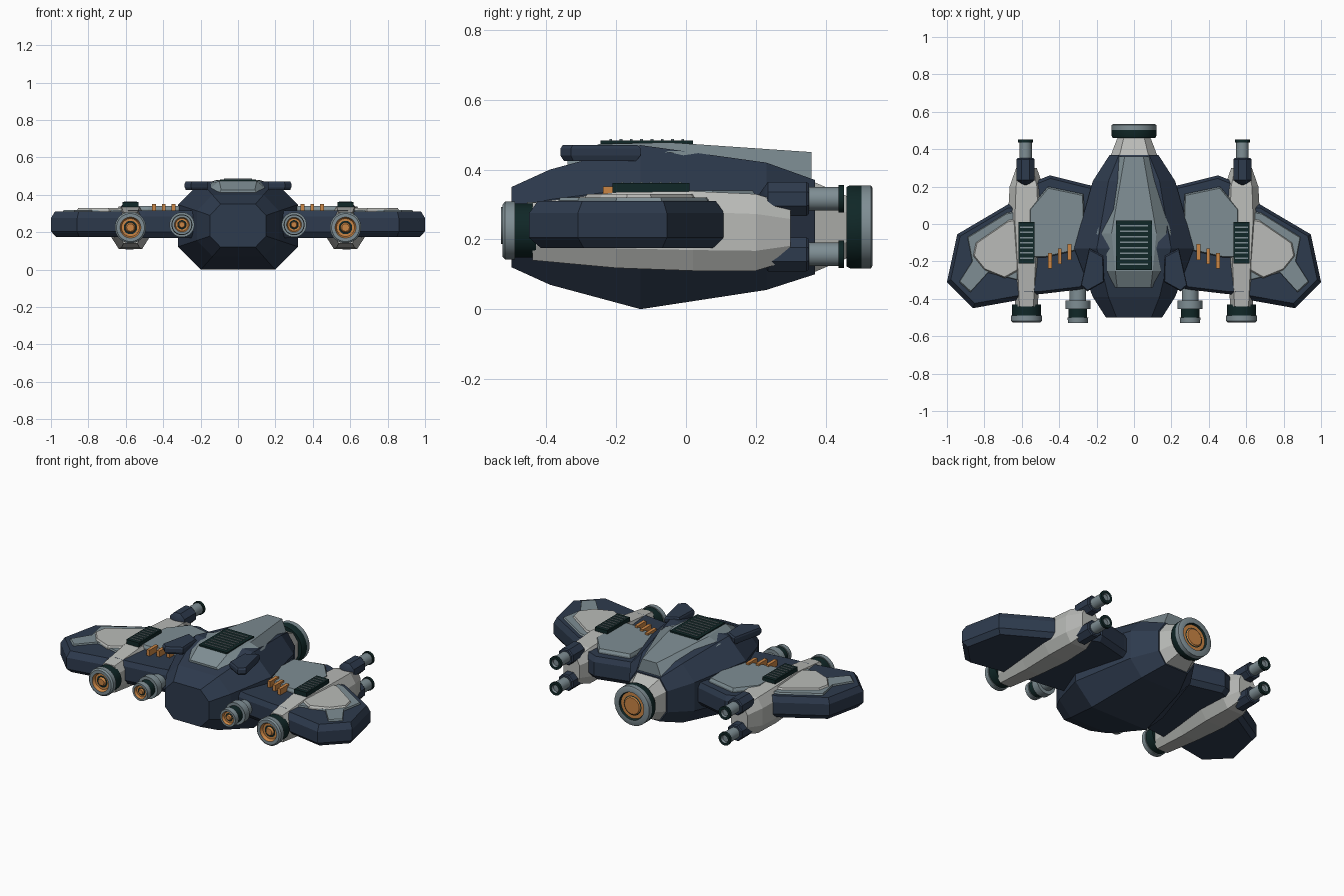
import bpy, bmesh, math

cube = bpy.data.objects.get("Cube")
if cube:
    bpy.data.objects.remove(cube, do_unlink=True)


def material(name, rgb):
    m = bpy.data.materials.new(name)
    m.use_nodes = True
    m.diffuse_color = (*rgb, 1)
    m.node_tree.nodes["Principled BSDF"].inputs["Base Color"].default_value = (*rgb, 1)
    return m


NAVY = material("navy", (0.027, 0.043, 0.075))
GREY = material("blue grey", (0.21, 0.27, 0.295))
LIGHT = material("light grey", (0.49, 0.50, 0.48))
ORANGE = material("orange", (0.60, 0.24, 0.06))
TEAL = material("dark teal", (0.005, 0.02, 0.02))


def finish(name, bm, mats, mirror=False, smooth=False):
    """Turn a bmesh into an object, mirrored across x when asked."""
    bmesh.ops.recalc_face_normals(bm, faces=bm.faces)
    me = bpy.data.meshes.new(name)
    bm.to_mesh(me)
    bm.free()
    for m in mats:
        me.materials.append(m)
    if smooth:
        for p in me.polygons:
            p.use_smooth = True
        me.set_sharp_from_angle(angle=math.radians(30))
    ob = bpy.data.objects.new(name, me)
    bpy.context.collection.objects.link(ob)
    if mirror:
        ob.modifiers.new("Mirror", "MIRROR").use_mirror_merge = False
    return ob


def skin(rings):
    """Bridge closed rings of equal size and cap both ends."""
    bm = bmesh.new()
    loops = [[bm.verts.new(p) for p in ring] for ring in rings]
    n = len(loops[0])
    for a, b in zip(loops, loops[1:]):
        for i in range(n):
            j = (i + 1) % n
            bm.faces.new((a[i], a[j], b[j], b[i]))
    bm.faces.new(loops[0])
    bm.faces.new(loops[-1])
    return bm


def octagon(y, cx, hw, z0, z1, flat=0.62, side=0.48):
    cz, hz = (z0 + z1) / 2, (z1 - z0) / 2
    q = [(flat, 1), (1, side), (1, -side), (flat, -1)]
    pts = q + [(-u, -v) for u, v in q]
    return [(cx + u * hw, y, cz + v * hz) for u, v in pts]


def body(name, cx, stations, mat, mirror=False):
    rings = [octagon(y, cx, *s) for y, *s in stations]
    return finish(name, skin(rings), [mat], mirror)


def slab(name, outline, levels, mat, mirror=True):
    """Stack an outline at (z, scale) levels to get bevelled plates."""
    cx = sum(p[0] for p in outline) / len(outline)
    cy = sum(p[1] for p in outline) / len(outline)
    rings = [[(cx + (x - cx) * s, cy + (y - cy) * s, z) for x, y in outline]
             for z, s in levels]
    return finish(name, skin(rings), [mat], mirror)


def box(name, x0, x1, y0, y1, z0, z1, mat, mirror=True):
    return slab(name, [(x0, y0), (x1, y0), (x1, y1), (x0, y1)],
                [(z0, 1), (z1, 1)], mat, mirror)


def lathe(name, cx, cz, profile, mirror=True, n=24):
    """Turn (y, radius, material) points about the y axis."""
    bm = bmesh.new()
    mats = list(dict.fromkeys(p[2] for p in profile))
    prev = None
    for y, r, mat in profile:
        ring = [bm.verts.new((cx + r * math.cos(t), y, cz + r * math.sin(t)))
                for t in (math.tau * (i + 0.5) / n for i in range(n))]
        if prev:
            for i in range(n):
                j = (i + 1) % n
                f = bm.faces.new((prev[i], prev[j], ring[j], ring[i]))
                f.material_index = mats.index(last)
        prev, last = ring, mat
    bmesh.ops.remove_doubles(bm, verts=bm.verts, dist=1e-5)
    return finish(name, bm, mats, mirror, smooth=True)


def vent(name, cx, hw, y0, y1, z0, z1, slats, mirror):
    box(name, cx - hw, cx + hw, y0, y1, z0, z1, TEAL, mirror)
    step = (y1 - y0) / (slats + 1)
    for i in range(slats):
        y = y0 + step * (i + 1)
        box(f"{name}_slat_{i + 1}", cx - hw * 0.8, cx + hw * 0.8,
            y - 0.004, y + 0.004, z1 - 0.002, z1 + 0.004, GREY, mirror)


# Central hull and tail
body("hull", 0, [(-0.50, 0.15, 0.12, 0.35), (-0.39, 0.22, 0.07, 0.40),
                 (-0.13, 0.32, 0, 0.47), (0.23, 0.22, 0.055, 0.42),
                 (0.37, 0.13, 0.10, 0.37)], NAVY)
body("tail_cone", 0, [(0.365, 0.125, 0.105, 0.365), (0.47, 0.085, 0.15, 0.32)], LIGHT)

# Raised spine on the hull
spine = [(-0.34, 0.11, 0.40, 0.09, 0.425), (-0.25, 0.16, 0.425, 0.10, 0.473),
         (-0.05, 0.20, 0.45, 0.12, 0.478), (0.36, 0.085, 0.36, 0.05, 0.45)]
finish("dorsal_spine", skin([[(-b, y, z0), (b, y, z0), (t, y, z1), (-t, y, z1)]
                             for y, b, z0, t, z1 in spine]), [GREY])
vent("spine_vent", 0, 0.095, -0.245, 0.02, 0.465, 0.483, 8, False)

# Small shoulder fins beside the spine
slab("shoulder_fin", [(0.165, -0.17), (0.24, -0.13), (0.285, -0.33), (0.25, -0.36), (0.16, -0.31)],
     [(0.425, 0.9), (0.44, 1), (0.46, 1), (0.47, 0.93)], NAVY)

# Main tail thruster
lathe("tail_thruster", 0, 0.236,
      [(0.46, 0, TEAL), (0.46, 0.115, TEAL), (0.47, 0.12, TEAL), (0.503, 0.12, GREY),
       (0.53, 0.12, GREY), (0.534, 0.113, GREY), (0.534, 0.085, TEAL), (0.522, 0.08, ORANGE),
       (0.522, 0.06, TEAL), (0.525, 0.055, ORANGE), (0.53, 0.05, ORANGE), (0.53, 0, ORANGE)],
      mirror=False)

# Inner wings with armour plate and accent bars
slab("inner_wing", [(0.20, 0.20), (0.25, 0.21), (0.45, 0.26), (0.60, 0.20),
                    (0.60, -0.38), (0.50, -0.375), (0.29, -0.35), (0.20, -0.33)],
     [(0.17, 0.92), (0.20, 1), (0.285, 1), (0.315, 0.95)], NAVY)
slab("inner_wing_plate", [(0.27, 0.16), (0.46, 0.20), (0.56, 0.08), (0.56, -0.18),
                          (0.48, -0.18), (0.30, -0.14), (0.26, -0.10)],
     [(0.30, 1), (0.325, 1), (0.34, 0.96)], GREY)
for i in range(3):
    x, y = 0.345 + 0.052 * i, -0.15 - 0.023 * i
    box(f"accent_bar_{i + 1}", x - 0.01, x + 0.01, y - 0.042, y + 0.042, 0.31, 0.352, ORANGE)

# Outer wings with layered armour
slab("outer_wing", [(0.58, 0.11), (0.665, 0.11), (0.945, -0.055), (1.0, -0.31),
                    (0.86, -0.45), (0.58, -0.40)],
     [(0.175, 0.88), (0.205, 1), (0.275, 1), (0.31, 0.91)], NAVY)
slab("outer_wing_plate", [(0.62, 0.07), (0.68, 0.06), (0.89, -0.07), (0.865, -0.20),
                          (0.935, -0.31), (0.875, -0.365), (0.78, -0.26), (0.62, -0.30)],
     [(0.29, 1), (0.312, 1), (0.32, 0.97)], GREY)
slab("outer_wing_armour", [(0.62, 0.03), (0.67, 0.02), (0.845, -0.10), (0.86, -0.17),
                           (0.80, -0.245), (0.69, -0.29), (0.62, -0.25)],
     [(0.30, 1), (0.32, 1), (0.33, 0.95)], LIGHT)

# Nacelles with top vents
POD = 0.575
body("nacelle", POD, [(-0.44, 0.06, 0.14, 0.305), (-0.20, 0.078, 0.118, 0.335),
                      (0.02, 0.10, 0.11, 0.338), (0.20, 0.09, 0.11, 0.33),
                      (0.30, 0.055, 0.14, 0.30)], LIGHT, True)
vent("nacelle_vent", POD, 0.043, -0.21, 0.01, 0.32, 0.361, 7, True)

# Front engines on the nacelles
lathe("nacelle_engine", POD, 0.225,
      [(-0.43, 0, TEAL), (-0.43, 0.078, TEAL), (-0.49, 0.078, GREY), (-0.49, 0.084, GREY),
       (-0.518, 0.084, GREY), (-0.526, 0.075, GREY), (-0.526, 0.056, ORANGE), (-0.508, 0.048, ORANGE),
       (-0.508, 0.036, TEAL), (-0.508, 0.027, ORANGE), (-0.52, 0.02, ORANGE), (-0.52, 0, ORANGE)])

# Small engines beside the hull
lathe("inner_engine", 0.30, 0.24,
      [(-0.30, 0, GREY), (-0.30, 0.045, GREY), (-0.41, 0.045, GREY), (-0.41, 0.067, GREY),
       (-0.455, 0.067, GREY), (-0.455, 0.05, TEAL), (-0.50, 0.05, GREY), (-0.50, 0.056, GREY),
       (-0.53, 0.053, GREY), (-0.53, 0.04, ORANGE), (-0.515, 0.034, ORANGE), (-0.515, 0.025, TEAL),
       (-0.515, 0.018, ORANGE), (-0.525, 0.014, ORANGE), (-0.525, 0, ORANGE)])

# Twin rear cannons on each nacelle
for level, z in (("upper", 0.316), ("lower", 0.157)):
    lathe(f"{level}_cannon_sleeve", POD + 0.005, z,
          [(0.20, 0, NAVY), (0.235, 0.053, NAVY), (0.345, 0.053, NAVY), (0.352, 0.047, NAVY),
           (0.352, 0, NAVY)], n=8)
    lathe(f"{level}_cannon_barrel", POD + 0.005, z,
          [(0.34, 0, GREY), (0.34, 0.034, GREY), (0.437, 0.034, TEAL), (0.437, 0.04, TEAL),
           (0.453, 0.04, TEAL), (0.453, 0.024, GREY), (0.44, 0.02, GREY), (0.44, 0, GREY)], n=16)
